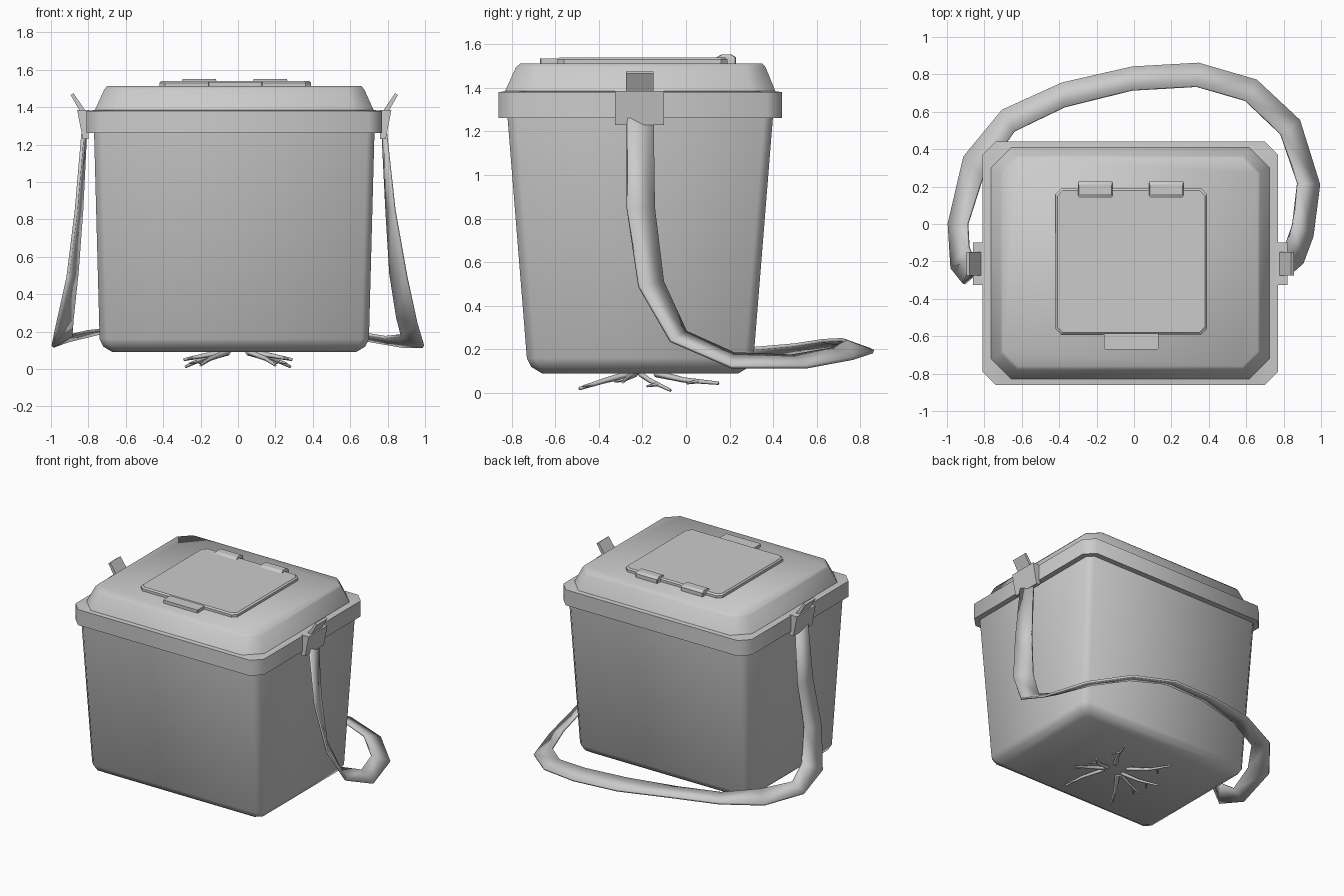
import bpy, bmesh, math
from mathutils import Vector

if "Cube" in bpy.data.objects:
    bpy.data.objects.remove(bpy.data.objects["Cube"])

grey = bpy.data.materials.new("plain_grey")
grey.use_nodes = True
COLOUR = (0.6, 0.6, 0.6, 1)
grey.diffuse_color = COLOUR
grey.node_tree.nodes["Principled BSDF"].inputs["Base Color"].default_value = COLOUR

CX = -0.02   # centre plane of the box


def finish(obj, angle):
    bpy.ops.object.select_all(action="DESELECT")
    obj.select_set(True)
    bpy.context.view_layer.objects.active = obj
    bpy.ops.object.shade_smooth_by_angle(angle=math.radians(angle))


def skin(name, rings, closed=True, angle=30):
    """Bridge a list of point rings; cap the ends when the rings are closed."""
    bm = bmesh.new()
    loops = [[bm.verts.new(p) for p in ring] for ring in rings]
    n = len(rings[0])
    for a, b in zip(loops, loops[1:]):
        for i in range(n if closed else n - 1):
            j = (i + 1) % n
            bm.faces.new((a[i], a[j], b[j], b[i]))
    if closed:
        bm.faces.new(loops[0][::-1])
        bm.faces.new(loops[-1])
    bmesh.ops.recalc_face_normals(bm, faces=bm.faces)
    mesh = bpy.data.meshes.new(name)
    bm.to_mesh(mesh)
    bm.free()
    mesh.materials.append(grey)
    obj = bpy.data.objects.new(name, mesh)
    bpy.context.collection.objects.link(obj)
    finish(obj, angle)
    return obj


def rect(x0, x1, y0, y1, z, c):
    """Rectangle with corners cut by c."""
    return [(x0 + c, y0, z), (x1 - c, y0, z), (x1, y0 + c, z), (x1, y1 - c, z),
            (x1 - c, y1, z), (x0 + c, y1, z), (x0, y1 - c, z), (x0, y0 + c, z)]


def prism(name, profile, y0, y1):
    """Extrude an x-z profile along y."""
    return skin(name, [[(x, y, z) for x, z in profile] for y in (y0, y1)])


# Tapered box
skin("box_body", [
    rect(-0.67, 0.63, -0.66, 0.24, 0.09, 0.03),
    rect(-0.72, 0.68, -0.71, 0.29, 0.12, 0.04),
    rect(-0.74, 0.70, -0.73, 0.31, 0.16, 0.04),
    rect(-0.77, 0.73, -0.82, 0.40, 1.28, 0.04)], angle=50)

# Lid with its rim and sloping shoulders
skin("lid", [
    rect(-0.77, 0.73, -0.82, 0.40, 1.262, 0.04),
    rect(-0.81, 0.77, -0.86, 0.44, 1.262, 0.07),
    rect(-0.81, 0.77, -0.86, 0.44, 1.38, 0.07),
    rect(-0.765, 0.725, -0.83, 0.41, 1.385, 0.11),
    rect(-0.715, 0.675, -0.78, 0.365, 1.495, 0.09),
    rect(-0.70, 0.66, -0.76, 0.35, 1.512, 0.08)], angle=50)

# Hatch, latch and hinges on the lid
skin("hatch", [
    rect(-0.42, 0.39, -0.59, 0.19, 1.50, 0.03),
    rect(-0.42, 0.39, -0.59, 0.19, 1.53, 0.03),
    rect(-0.41, 0.38, -0.58, 0.18, 1.54, 0.03)])
skin("hatch_latch", [rect(-0.16, 0.13, -0.67, -0.56, z, 0.005) for z in (1.5, 1.535)])
for side, x0 in (("right", -0.30), ("left", 0.08)):
    skin("hinge_" + side, [
        rect(x0, x0 + 0.185, 0.14, 0.23, 1.50, 0.005),
        rect(x0, x0 + 0.185, 0.14, 0.23, 1.54, 0.005),
        rect(x0 + 0.005, x0 + 0.18, 0.16, 0.21, 1.552, 0.005)])

# Strap mounts and release tabs, mirrored about the box centre
plate = [(0.76, 1.23), (0.79, 1.23), (0.82, 1.385), (0.76, 1.385)]
tab = [(0.775, 1.38), (0.80, 1.37), (0.855, 1.465), (0.84, 1.475)]
for side, s in (("left", 1), ("right", -1)):
    def mirrored(profile):
        return [(CX + s * (x - CX), z) for x, z in profile]
    prism("strap_mount_" + side, mirrored(plate), -0.325, -0.10)
    prism("release_tab_" + side, mirrored(tab), -0.275, -0.15)

# Strap: outer edge, then inner edge, from the left mount round the back
outer = [(0.79, -0.27, 1.26), (0.835, -0.27, 0.85), (0.90, -0.215, 0.49),
         (0.955, -0.07, 0.24), (0.992, 0.21, 0.12), (0.885, 0.555, 0.12),
         (0.655, 0.77, 0.16), (0.345, 0.86, 0.19), (-0.01, 0.84, 0.20),
         (-0.385, 0.755, 0.22), (-0.705, 0.61, 0.20), (-0.91, 0.36, 0.15),
         (-0.992, 0.0, 0.12), (-0.975, -0.24, 0.20), (-0.91, -0.32, 0.49),
         (-0.865, -0.28, 0.85), (-0.83, -0.27, 1.26)]
inner = [(0.775, -0.15, 1.26), (0.795, -0.145, 0.85), (0.815, -0.105, 0.51),
         (0.85, 0.0, 0.28), (0.875, 0.22, 0.18), (0.785, 0.48, 0.17),
         (0.595, 0.66, 0.20), (0.335, 0.735, 0.235), (-0.01, 0.715, 0.245),
         (-0.37, 0.625, 0.24), (-0.64, 0.495, 0.22), (-0.805, 0.26, 0.20),
         (-0.89, 0.0, 0.18), (-0.885, -0.12, 0.27), (-0.86, -0.19, 0.51),
         (-0.835, -0.15, 0.85), (-0.815, -0.15, 1.26)]
strap = skin("carry_strap", list(zip(outer, inner)), closed=False, angle=40)
thick = strap.modifiers.new("thickness", "SOLIDIFY")
thick.thickness = 0.016
thick.offset = 0


# Forked roots under the box, mirrored left to right
def root(name, points, radius):
    data = bpy.data.curves.new(name, "CURVE")
    data.dimensions = "3D"
    data.bevel_depth = radius
    data.bevel_resolution = 0
    data.use_fill_caps = True
    spline = data.splines.new("POLY")
    spline.points.add(len(points) - 1)
    for i, (pt, co) in enumerate(zip(spline.points, points)):
        pt.co = (*co, 1)
        pt.radius = 1 - 0.55 * i / (len(points) - 1)
    data.materials.append(grey)
    obj = bpy.data.objects.new(name, data)
    bpy.context.collection.objects.link(obj)
    bpy.ops.object.select_all(action="DESELECT")
    obj.select_set(True)
    bpy.context.view_layer.objects.active = obj
    bpy.ops.object.convert(target="MESH")


paths = {
    "front": [(0.06, -0.25, 0.09), (0.15, -0.38, 0.055), (0.20, -0.49, 0.02)],
    "side": [(0.06, -0.21, 0.09), (0.18, -0.17, 0.06), (0.28, -0.07, 0.012)],
    "middle": [(0.07, -0.23, 0.09), (0.19, -0.27, 0.07), (0.29, -0.29, 0.05)],
    "back": [(0.05, -0.14, 0.09), (0.14, -0.01, 0.06), (0.21, 0.15, 0.045)],
}
for place, path in paths.items():
    for side, s in (("left", 1), ("right", -1)):
        pts = [Vector((s * x, y, z)) for x, y, z in path]
        root(f"root_{place}_{side}", pts, 0.017)
        mid = pts[1].lerp(pts[2], 0.4)
        tip = mid + Vector((s * 0.04, -0.05, -0.01))
        root(f"root_fork_{place}_{side}", [mid, tip], 0.010)
